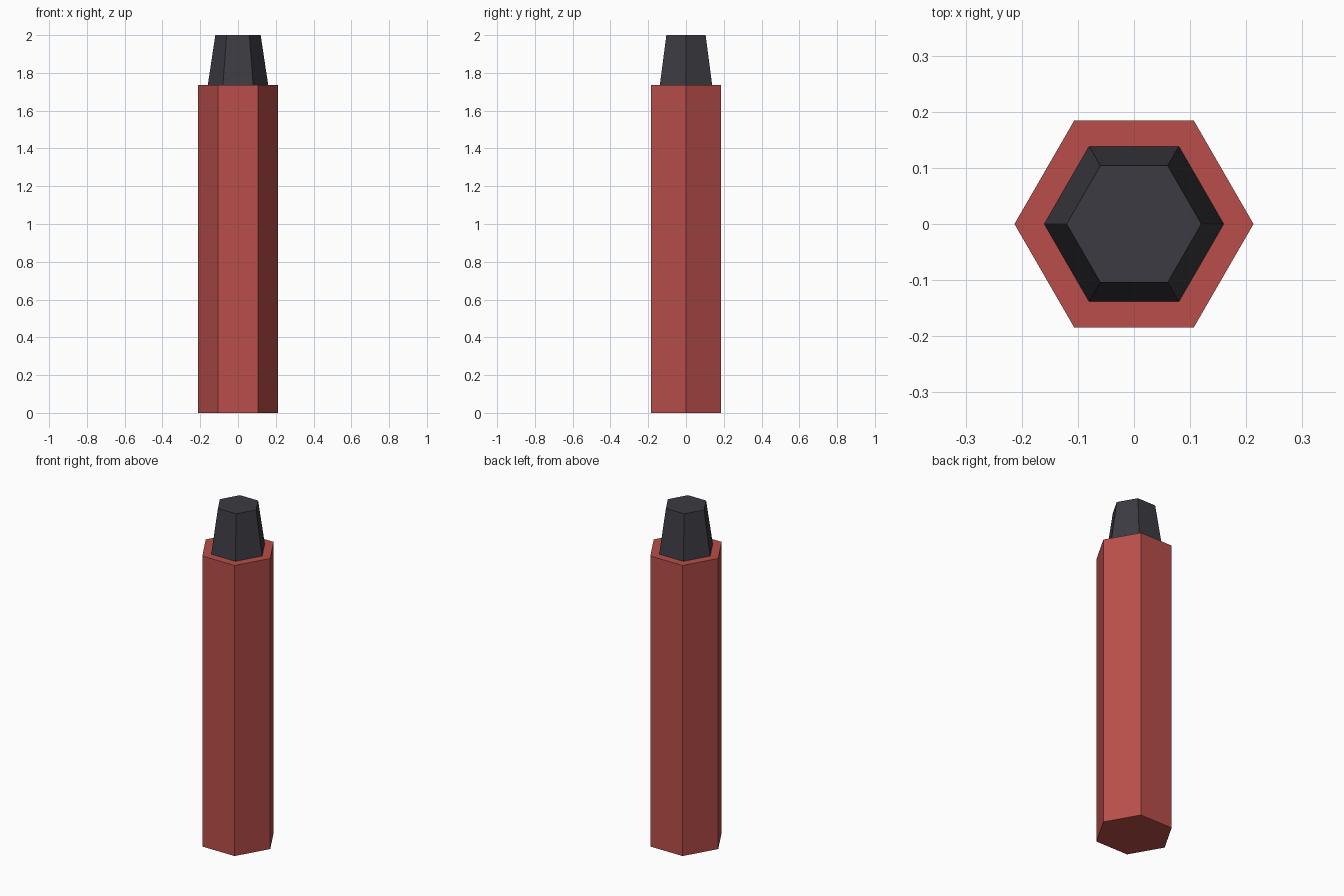
import bpy
import bmesh
from math import cos, sin, pi

cube = bpy.data.objects.get("Cube")
if cube:
    bpy.data.objects.remove(cube, do_unlink=True)

SIDES = 6
BODY_TOP = 1.735


def make_material(name, rgb):
    mat = bpy.data.materials.new(name)
    mat.use_nodes = True
    color = (*rgb, 1.0)
    mat.diffuse_color = color
    mat.node_tree.nodes["Principled BSDF"].inputs["Base Color"].default_value = color
    return mat


def hex_frustum(name, r_low, r_high, z_low, z_high, mat):
    """Closed six-sided prism or taper with corners on the x axis."""
    bm = bmesh.new()
    rings = [
        [bm.verts.new((r * cos(2 * pi * i / SIDES), r * sin(2 * pi * i / SIDES), z))
         for i in range(SIDES)]
        for r, z in ((r_low, z_low), (r_high, z_high))
    ]
    low, high = rings
    bm.faces.new(reversed(low))
    bm.faces.new(high)
    for i in range(SIDES):
        j = (i + 1) % SIDES
        bm.faces.new((low[i], low[j], high[j], high[i]))
    mesh = bpy.data.meshes.new(name)
    bm.to_mesh(mesh)
    bm.free()
    mesh.materials.append(mat)
    obj = bpy.data.objects.new(name, mesh)
    bpy.context.collection.objects.link(obj)
    return obj


red = make_material("brick red", (0.479, 0.076, 0.067))
charcoal = make_material("charcoal", (0.045, 0.044, 0.056))

# Long hexagonal body and the tapered tip standing on it
hex_frustum("body", 0.213, 0.213, 0.0, BODY_TOP, red)
hex_frustum("tip", 0.16, 0.12, BODY_TOP, 2.0, charcoal)
